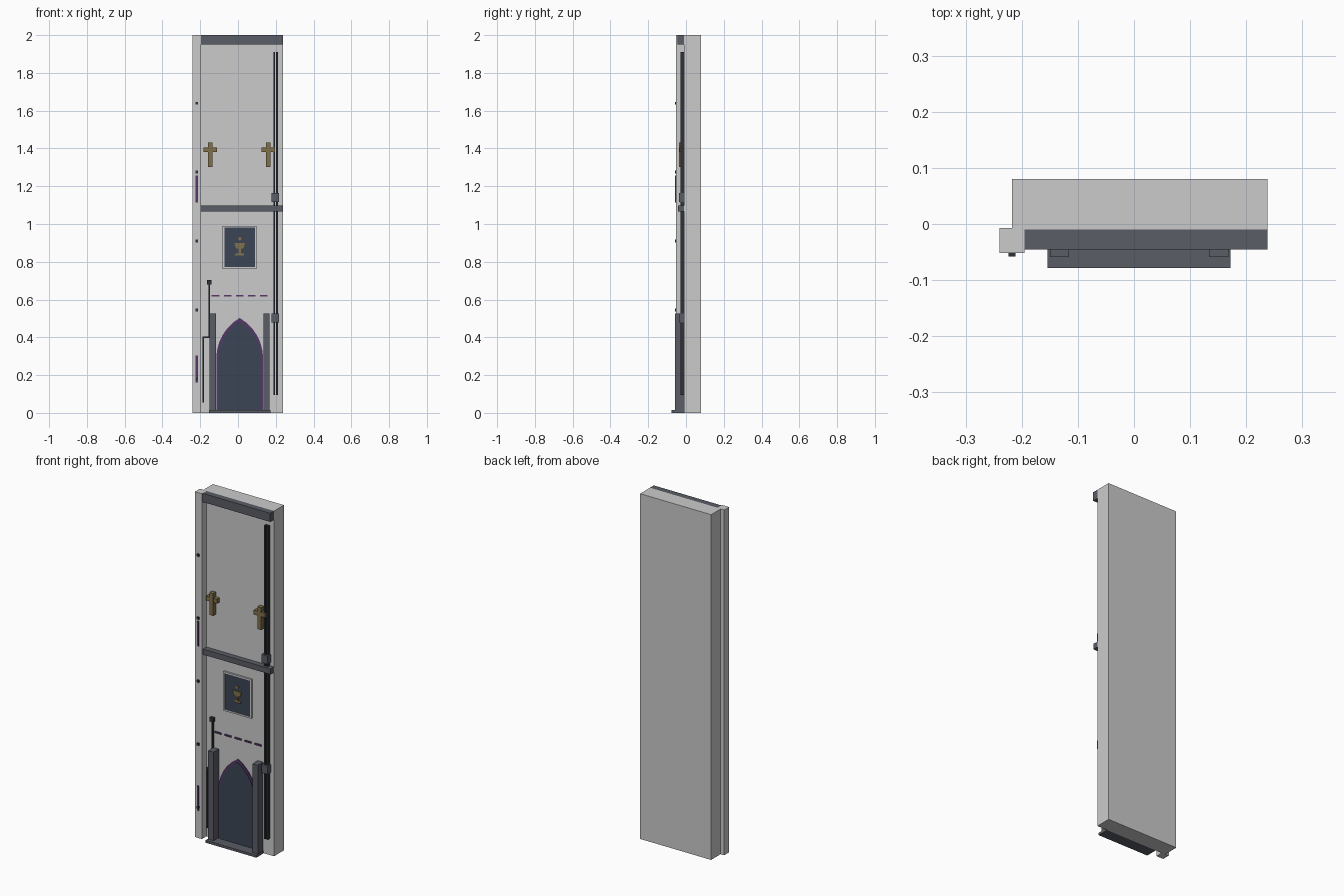
import bpy, bmesh, math

if "Cube" in bpy.data.objects:
    bpy.data.objects.remove(bpy.data.objects["Cube"])

def mat(name, c):
    m = bpy.data.materials.new(name)
    m.diffuse_color = (*c, 1)
    m.use_nodes = True
    m.node_tree.nodes["Principled BSDF"].inputs["Base Color"].default_value = m.diffuse_color
    return m

TRIM = mat("dark_trim", (0.10, 0.11, 0.13))
DARK = mat("dark_metal", (0.03, 0.032, 0.04))
SLATE = mat("slate_blue", (0.045, 0.06, 0.09))
PURPLE = mat("purple", (0.10, 0.035, 0.15))
GOLD = mat("gold", (0.22, 0.16, 0.07))

def finish(name, bm, material):
    bmesh.ops.recalc_face_normals(bm, faces=bm.faces)
    me = bpy.data.meshes.new(name)
    bm.to_mesh(me)
    bm.free()
    ob = bpy.data.objects.new(name, me)
    bpy.context.collection.objects.link(ob)
    if material:
        me.materials.append(material)
    return ob

def add_box(bm, x0, x1, y0, y1, z0, z1):
    vs = bmesh.ops.create_cube(bm, size=1)["verts"]
    for v in vs:
        v.co = ((x0 + x1) / 2 + v.co.x * (x1 - x0),
                (y0 + y1) / 2 + v.co.y * (y1 - y0),
                (z0 + z1) / 2 + v.co.z * (z1 - z0))

def box(name, x0, x1, y0, y1, z0, z1, material=None):
    bm = bmesh.new()
    add_box(bm, x0, x1, y0, y1, z0, z1)
    return finish(name, bm, material)

def plate(name, pts, y0, y1, material):
    """Extrude an x-z outline from y1 (back) to y0 (front)."""
    bm = bmesh.new()
    f = bm.faces.new([bm.verts.new((x, y1, z)) for x, z in pts])
    r = bmesh.ops.extrude_face_region(bm, geom=[f])
    for v in r["geom"]:
        if isinstance(v, bmesh.types.BMVert):
            v.co.y = y0
    return finish(name, bm, material)

def arch(cx, w, spring, n=6):
    """Equilateral pointed arch standing on z = 0."""
    right = [(cx - w + 2 * w * math.cos(a), spring + 2 * w * math.sin(a))
             for a in (math.pi / 3 * i / n for i in range(n + 1))]
    left = [(2 * cx - x, z) for x, z in reversed(right[:-1])]
    return [(cx + w, 0.012)] + right + left + [(cx - w, 0.012)]

W = -0.01   # wall front plane
C = 0.009   # centre line of door and window

# Wall slab, edge pilaster, bands
box("wall", -0.217, 0.238, W, 0.08, 0, 2)
box("pilaster", -0.24, -0.195, -0.052, -0.007, 0, 2)
box("top_band", -0.195, 0.238, -0.045, W, 1.95, 2, TRIM)
box("middle_band", -0.195, 0.238, -0.042, W, 1.065, 1.097, TRIM)

# Pilaster studs and light strips
for i in range(5):
    z = 0.18 + 0.365 * i
    box("pilaster_stud", -0.224, -0.211, -0.058, -0.05, z - 0.007, z + 0.007, DARK)
for z in (0.16, 1.113):
    box("light_strip", -0.224, -0.213, -0.057, -0.05, z, z + 0.143, PURPLE)

# Wall crosses
for x in (C - 0.155, C + 0.152):
    bm = bmesh.new()
    add_box(bm, x - 0.012, x + 0.012, -0.036, W, 1.303, 1.432)
    add_box(bm, x - 0.036, x + 0.036, -0.035, W, 1.38, 1.405)
    finish("wall_cross", bm, GOLD)

# Twin conduit with clamps
for x in (0.192, 0.206):
    box("conduit", x - 0.005, x + 0.005, -0.028, W, 0.095, 1.91, DARK)
for z in (0.503, 1.14):
    box("conduit_clamp", 0.178, 0.217, -0.038, W, z - 0.024, z + 0.024, TRIM)

# Framed panel
fx0, fx1, fz0, fz1 = C - 0.09, C + 0.09, 0.763, 0.99
bm = bmesh.new()
t = 0.009
add_box(bm, fx0, fx0 + t, -0.02, W, fz0, fz1)
add_box(bm, fx1 - t, fx1, -0.02, W, fz0, fz1)
add_box(bm, fx0 + t, fx1 - t, -0.02, W, fz0, fz0 + t)
add_box(bm, fx0 + t, fx1 - t, -0.02, W, fz1 - t, fz1)
finish("panel_frame", bm, None)
box("panel", fx0 + t, fx1 - t, -0.018, W, fz0 + t, fz1 - t, SLATE)

# Chalice emblem: half outline mirrored, with a disc above
half = [(0.024, 0.833), (0.024, 0.842), (0.006, 0.847), (0.006, 0.868),
        (0.02, 0.872), (0.028, 0.90)]
plate("chalice", [(C + x, z) for x, z in half] + [(C - x, z) for x, z in reversed(half)],
      -0.024, -0.017, GOLD)
plate("chalice_disc", [(C + 0.009 * math.cos(k * math.pi / 6), 0.922 + 0.009 * math.sin(k * math.pi / 6))
                       for k in range(12)], -0.023, -0.017, GOLD)

# Dashed light row
for i in range(5):
    x = -0.139 + 0.064 * i
    box("dash_light", x, x + 0.04, -0.016, W, 0.616, 0.625, PURPLE)

# Stepped pipe beside the door
box("pipe_lower", -0.189, -0.181, -0.02, W, 0.055, 0.404, DARK)
box("pipe_elbow", -0.189, -0.148, -0.02, W, 0.396, 0.404, DARK)
box("pipe_upper", -0.156, -0.148, -0.02, W, 0.396, 0.685, DARK)
box("pipe_cap", -0.164, -0.14, -0.027, W, 0.68, 0.704, DARK)

# Pointed doorway with jambs and sill
plate("door_surround", arch(C, 0.124, 0.288), -0.016, W, PURPLE)
plate("door_leaf", arch(C, 0.114, 0.288), -0.019, W, SLATE)
for s in (-1, 1):
    x = C + s * 0.142
    box("door_jamb", x - 0.017, x + 0.017, -0.059, W, 0, 0.527, TRIM)
box("door_sill", C - 0.163, C + 0.163, -0.078, W, 0, 0.014, TRIM)
